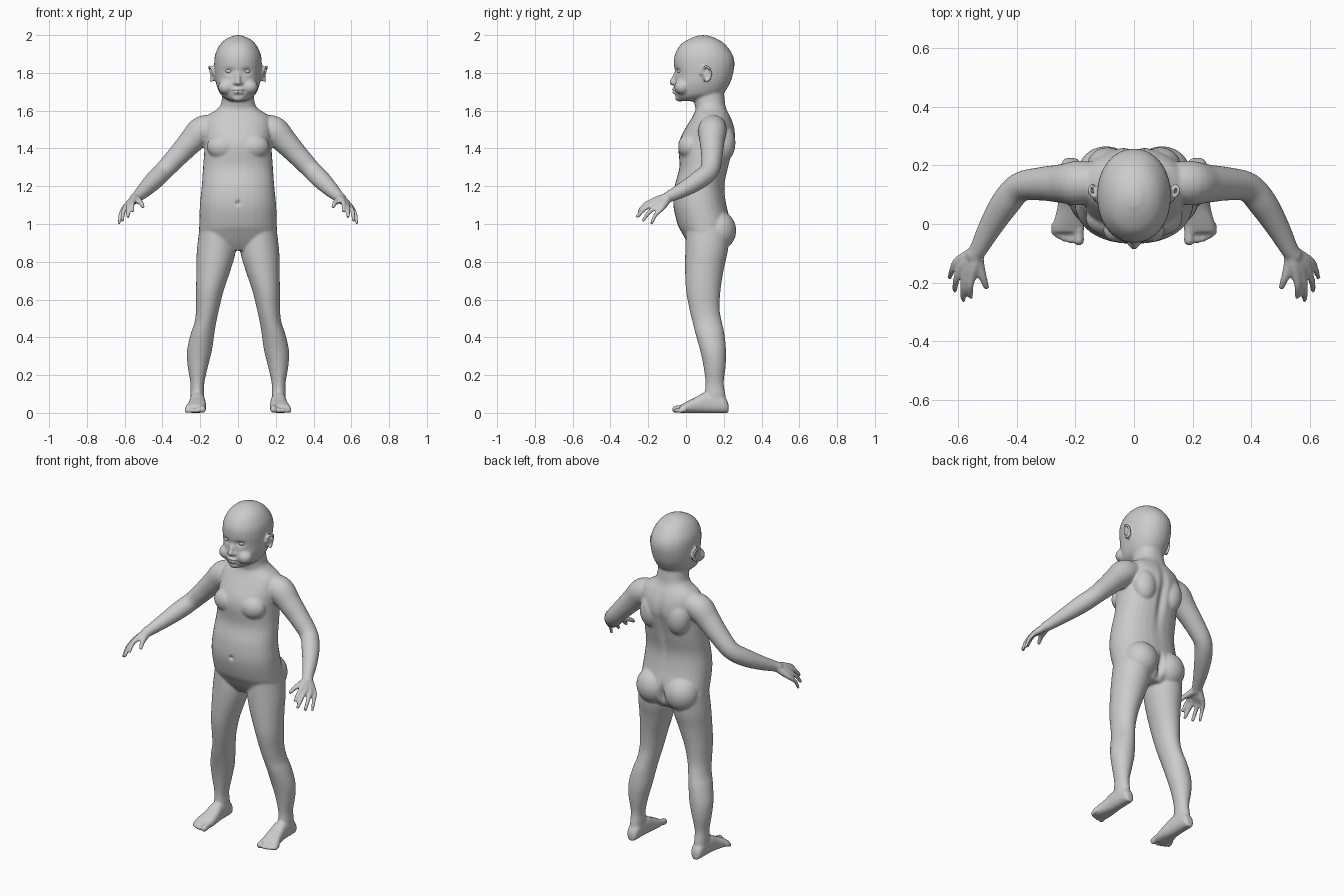
import bpy, bmesh, math
from mathutils import Vector, Matrix

X, Y, Z = Vector((1, 0, 0)), Vector((0, 1, 0)), Vector((0, 0, 1))


def spline(rows, steps=5):
    """Catmull-Rom resampling of equal-length rows of numbers."""
    out = []
    for i in range(len(rows) - 1):
        a, b, c, d = (rows[max(0, min(len(rows) - 1, i + k))] for k in (-1, 0, 1, 2))
        for s in range(steps):
            t = s / steps
            out.append([0.5 * (2 * q + (r - p) * t + (2 * p - 5 * q + 4 * r - w) * t * t
                               + (3 * q - p - 3 * r + w) * t ** 3)
                        for p, q, r, w in zip(a, b, c, d)])
    out.append(list(rows[-1]))
    return out


def loft(bm, rings, power=2.0, n=32):
    """Closed skin over rings of (centre, u axis, v axis)."""
    loops = []
    for c, u, v in rings:
        loop = []
        for k in range(n):
            a = 2 * math.pi * k / n
            co, si = math.cos(a), math.sin(a)
            loop.append(bm.verts.new(c + u * math.copysign(abs(co) ** (2 / power), co)
                                     + v * math.copysign(abs(si) ** (2 / power), si)))
        loops.append(loop)
    for p, q in zip(loops, loops[1:]):
        for k in range(n):
            bm.faces.new((p[k], p[(k + 1) % n], q[(k + 1) % n], q[k]))
    bm.faces.new(loops[0][::-1])
    bm.faces.new(loops[-1])


def stack(bm, rows, power=2.0):
    """Horizontal sections: z, x min, x max, y front, y back."""
    loft(bm, [(Vector(((x0 + x1) / 2, (f + b) / 2, z)), X * (x1 - x0) / 2, Y * (b - f) / 2)
              for z, x0, x1, f, b in spline(rows)], power)


def ball(bm, pos, size, rot=Matrix()):
    m = Matrix.Translation(pos) @ rot @ Matrix.Diagonal((*size, 1))
    bmesh.ops.create_uvsphere(bm, u_segments=24, v_segments=16, radius=1, matrix=m)


def tube(bm, rows):
    """Round limb with domed ends: x, y, z, radius."""
    pts = spline(rows)
    rings = []
    for i, p in enumerate(pts):
        d = Vector(pts[min(i + 1, len(pts) - 1)][:3]) - Vector(pts[max(i - 1, 0)][:3])
        u = d.cross(Z).normalized()
        rings.append((Vector(p[:3]), u * p[3], d.cross(u).normalized() * p[3]))
    loft(bm, rings, n=20)
    for p in (rows[0], rows[-1]):
        ball(bm, p[:3], (p[3],) * 3)


# Torso and neck
core = bmesh.new()
torso = [(.86, .10, .04, .19), (.90, .185, .01, .225), (.95, .205, -.02, .24),
         (1.0, .205, -.045, .24), (1.1, .202, -.067, .215), (1.2, .192, -.06, .205),
         (1.3, .185, -.035, .225), (1.4, .178, -.04, .25), (1.46, .178, -.028, .262),
         (1.52, .18, .005, .255), (1.57, .165, .035, .235), (1.605, .115, .05, .217),
         (1.635, .09, .045, .208), (1.70, .083, .03, .20)]
stack(core, [(z, -w, w, f, b) for z, w, f, b in torso], 2.2)

# Head
head = [(1.65, .035, -.035, .06), (1.665, .068, -.048, .13), (1.69, .095, -.058, .195),
        (1.74, .115, -.062, .23), (1.79, .123, -.058, .248), (1.85, .126, -.064, .257),
        (1.90, .12, -.058, .245), (1.95, .095, -.028, .208), (1.98, .063, .018, .165),
        (1.996, .025, .06, .12)]
stack(core, [(z, -w, w, f, b) for z, w, f, b in head], 2.1)
ball(core, (0, .09, 1.975), (.05, .06, .025))

# Nose, lips and chin
tube(core, [(0, -.05, 1.80, .012), (0, -.065, 1.77, .013), (0, -.074, 1.75, .015)])
ball(core, (0, -.061, 1.712), (.032, .016, .008))
ball(core, (0, -.059, 1.697), (.027, .015, .008))
ball(core, (0, -.036, 1.668), (.032, .022, .02))

# Everything below is made for one side and mirrored
side = bmesh.new()
ball(side, (.013, -.063, 1.746), (.012, .013, .010))
ball(side, (.06, -.02, 1.725), (.045, .042, .04))

# Ear: rim and lobe
rot = Matrix.Rotation(math.radians(-25), 4, 'Z')
rim = [(.132 + .012 * math.sin(a) ** 2 + .012 * max(0, math.cos(a - .6)),
        .107 + .024 * math.cos(a), 1.795 + .038 * math.sin(a), .0075)
       for a in [math.radians(-100 + 28 * k) for k in range(11)]]
tube(side, rim)
ball(side, (.127, .105, 1.79), (.012, .021, .034), rot)

# Buttock, shoulder blade, chest
ball(side, (.095, .17, .965), (.10, .096, .105))
ball(side, (.09, .2, 1.43), (.07, .062, .10))
ball(side, (.08, .02, 1.41), (.085, .062, .07))

# Leg
leg = [(.97, .02, .205, .0, .23), (.86, .012, .218, -.004, .222), (.76, .038, .22, -.005, .20),
       (.65, .075, .222, .0, .183), (.55, .10, .222, .018, .178), (.48, .115, .23, .035, .19),
       (.42, .125, .25, .05, .203), (.33, .138, .27, .075, .212), (.25, .158, .267, .092, .21),
       (.16, .178, .252, .103, .20), (.10, .179, .252, .098, .208), (.04, .18, .25, .09, .215)]
stack(side, leg)

# Foot and toes
foot = [(.225, .216, .018, .045), (.21, .215, .032, .075), (.17, .215, .037, .10),
        (.10, .215, .041, .105), (.05, .216, .047, .08), (0, .222, .054, .056),
        (-.03, .226, .053, .04)]
loft(side, [(Vector((x, y, h / 2 + .003)), X * w, Z * h / 2) for y, x, w, h in spline(foot)], 2.4)
for x, tip, r in [(.188, -.055, .019), (.216, -.055, .0125), (.238, -.05, .012),
                  (.257, -.041, .0115), (.273, -.029, .011)]:
    tube(side, [(x, -.005, r + .012, r), (x, tip + .02, r + .008, r * .9), (x, tip, r + .003, r)])

# Arm
tube(side, [(.12, .145, 1.515, .065), (.19, .14, 1.495, .076), (.25, .138, 1.435, .066),
            (.32, .137, 1.36, .057), (.39, .125, 1.285, .051), (.44, .07, 1.235, .050),
            (.49, -.01, 1.185, .041), (.53, -.085, 1.147, .031), (.545, -.105, 1.135, .029)])

# Palm, fingers and thumb
wrist = Vector((.532, -.088, 1.147))
fingers = [((.553, -.175, 1.123), (.557, -.248, 1.07), .0120),
           ((.574, -.173, 1.107), (.582, -.257, 1.04), .0125),
           ((.594, -.155, 1.092), (.612, -.226, 1.02), .0120),
           ((.607, -.132, 1.078), (.629, -.182, 1.005), .0110)]
for i, (knuckle, tip, r) in enumerate(fingers):
    k, t = Vector(knuckle), Vector(tip)
    start = wrist.lerp(fingers[i][0] and k, .12)
    mid = k.lerp(t, .5) + Vector((.004, -.004, .007))
    tube(side, [(*start, .021), (*wrist.lerp(k, .6), .020), (*k, .0145), (*mid, r), (*t, r * .8)])
tube(side, [(.537, -.1, 1.137, .022), (.528, -.145, 1.125, .019),
            (.515, -.185, 1.113, .014), (.504, -.215, 1.094, .011)])

# Join core with both sides
half = bpy.data.meshes.new("half")
side.to_mesh(half)
core.from_mesh(half)
half.transform(Matrix.Diagonal((-1, 1, 1, 1)))
core.from_mesh(half)
bmesh.ops.recalc_face_normals(core, faces=core.faces)
mesh = bpy.data.meshes.new("body")
core.to_mesh(mesh)
bpy.data.meshes.remove(half)
body = bpy.data.objects.new("body", mesh)
bpy.context.collection.objects.link(body)
bpy.context.view_layer.objects.active = body
body.select_set(True)

# Fuse into one skin and relax the seams
remesh = body.modifiers.new("fuse", 'REMESH')
remesh.mode = 'VOXEL'
remesh.voxel_size = .0065
relax = body.modifiers.new("relax", 'SMOOTH')
relax.factor = .5
relax.iterations = 6
for name in ("fuse", "relax"):
    bpy.ops.object.modifier_apply(modifier=name)

# Soft dents: eye sockets, mouth line, navel, spine, cleft
dents = [((.048, -.06, 1.81), (.026, .04, .015), .012), ((-.048, -.06, 1.81), (.026, .04, .015), .012),
         ((0, -.075, 1.704), (.028, .03, .004), .007), ((0, -.066, 1.11), (.011, .03, .011), .014),
         ((0, .245, 1.36), (.022, .06, .17), -.016), ((0, .25, .94), (.016, .07, .06), -.03)]
for v in body.data.vertices:
    for c, s, depth in dents:
        q = sum(((v.co[k] - c[k]) / s[k]) ** 2 for k in range(3))
        if q < 9:
            v.co.y += depth * math.exp(-q)
    v.co.z = max(v.co.z, .004) - .004 * max(0, 1 - v.co.z / .1)
body.data.shade_smooth()

# Eyes
for s, name in ((1, "left_eye"), (-1, "right_eye")):
    bm = bmesh.new()
    ball(bm, (s * .047, -.028, 1.809), (.019, .019, .014))
    m = bpy.data.meshes.new(name)
    bm.to_mesh(m)
    m.shade_smooth()
    bpy.context.collection.objects.link(bpy.data.objects.new(name, m))
